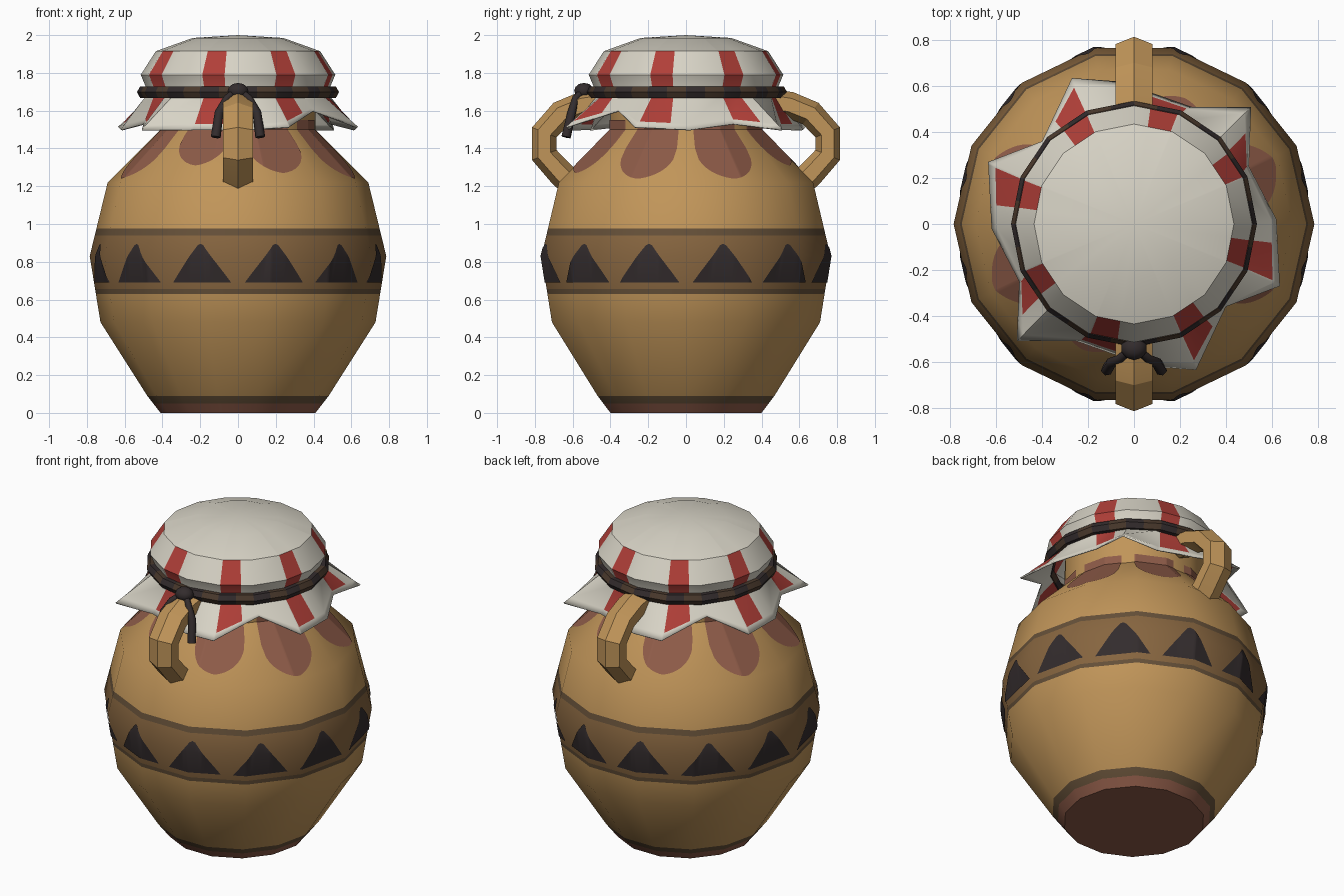
import bpy, bmesh
from math import sin, cos, pi, radians, sqrt, floor, ceil
from mathutils import Vector

cube = bpy.data.objects.get("Cube")
if cube:
    bpy.data.objects.remove(cube)


def material(name, rgb):
    m = bpy.data.materials.new(name)
    m.use_nodes = True
    m.diffuse_color = (*rgb, 1)
    m.node_tree.nodes["Principled BSDF"].inputs["Base Color"].default_value = (*rgb, 1)
    return m


TAN = material("tan clay", (.53, .30, .10))
BAND = material("brown band", (.24, .13, .05))
STRIPE = material("dark brown stripe", (.13, .08, .04))
DARK = material("near black", (.033, .025, .026))
GLAZE = material("red brown glaze", (.27, .105, .065))
CLOTH = material("cream cloth", (.68, .65, .56))
RED = material("red cloth", (.44, .05, .04))
ROPE = material("rope brown", (.07, .042, .026))


def circle(r, z, n):
    return [Vector((r * cos(2 * pi * i / n), r * sin(2 * pi * i / n), z)) for i in range(n)]


def at(ring, u):
    """Point on a closed polygon, u counted in corners."""
    i = floor(u)
    return ring[i % len(ring)].lerp(ring[(i + 1) % len(ring)], u - i)


def finish(name, bm, mats, angle=35, recalc=False):
    bmesh.ops.remove_doubles(bm, verts=bm.verts, dist=.0005)
    if recalc:
        bmesh.ops.recalc_face_normals(bm, faces=bm.faces)
    mesh = bpy.data.meshes.new(name)
    bm.to_mesh(mesh)
    bm.free()
    for m in mats:
        mesh.materials.append(m)
    mesh.shade_smooth()
    mesh.set_sharp_from_angle(angle=radians(angle))
    ob = bpy.data.objects.new(name, mesh)
    bpy.context.collection.objects.link(ob)
    return ob


def loft(name, rings, us, mats, rule=lambda row, col: 0, caps=False, **kw):
    """Skin a stack of closed rings, sampled at the columns us."""
    bm = bmesh.new()
    grid = [[bm.verts.new(at(r, u)) for u in us] for r in rings]
    n = len(us)
    for i in range(len(rings) - 1):
        for j in range(n):
            k = (j + 1) % n
            f = bm.faces.new((grid[i][j], grid[i][k], grid[i + 1][k], grid[i + 1][j]))
            f.material_index = rule(i, j)
    if caps:
        for row, end in ((grid[0][::-1], 0), (grid[-1], len(rings) - 2)):
            bm.faces.new(row).material_index = rule(end, 0)
    return finish(name, bm, mats, **kw)


# Jar body: fourteen sides, coloured by height
SIDES = 14
PROFILE = [(0, .41), (.09, .48), (.48, .728), (.83, .785), (1.22, .69), (1.5, .41), (1.7, .41)]


def radius(z):
    for (z0, r0), (z1, r1) in zip(PROFILE, PROFILE[1:]):
        if z <= z1:
            return r0 + (r1 - r0) * (z - z0) / (z1 - z0)
    return PROFILE[-1][1]


PAINT = [(.05, 3), (.09, 2), (.63, 0), (.655, 2), (.94, 1), (.975, 2), (2, 0)]
levels = sorted({z for z, r in PROFILE} | {z for z, m in PAINT if z < 1.7})


def body_rule(row, col):
    mid = (levels[row] + levels[row + 1]) / 2
    return next(m for z, m in PAINT if mid < z)


loft("jar_body", [circle(radius(z), z, SIDES) for z in levels], range(SIDES),
     [TAN, BAND, STRIPE, GLAZE], body_rule, caps=True)


# Painted shapes: thin sheets that follow the body facets
def painted(name, mat, centres, half, steps, heights, lo, hi):
    bm = bmesh.new()
    for k, c in enumerate(centres):
        u0, u1 = [(c + s * half) * SIDES / 360 for s in (-1, 1)]
        us = {u0 + (u1 - u0) * i / steps for i in range(steps + 1)}
        us = sorted(us | set(range(ceil(u0), floor(u1) + 1)))
        cols = []
        for u in us:
            t = max(-1, min(1, (2 * u - u0 - u1) / (u1 - u0)))
            zs = [min(max(h, lo(t, k)), hi(t, k)) for h in heights]
            cols.append([bm.verts.new(at(circle(radius(z) + .005, z, SIDES), u)) for z in zs])
        for a, b in zip(cols, cols[1:]):
            for i in range(len(heights) - 1):
                bm.faces.new((a[i], b[i], b[i + 1], a[i + 1]))
    finish(name, bm, [mat])


painted("band_triangles", DARK, [15 + 30 * k for k in range(12)], 12.3, 20, [.69, .83, .9],
        lambda t, k: .69, lambda t, k: .69 + .205 * min(1, 1.07 * (1 - abs(t))))
DRIP_LOW = (1.24, 1.31, 1.27, 1.24)
painted("glaze_drips", GLAZE, [22.5 + 45 * k for k in range(8)], 17, 24, [1.2, 1.5, 1.55],
        lambda t, k: DRIP_LOW[k % 4] + .14 * (1 - sqrt(1 - t * t)) + .02 * abs(t),
        lambda t, k: 1.55)

# Cloth cover: skirt corners on one half, turned half round for the other
HALF = [(.51, .51, 1.5), (.50, .25, 1.53), (.62, .02, 1.5), (.635, -.27, 1.515),
        (.40, -.36, 1.6), (.27, -.635, 1.515), (.06, -.62, 1.5), (-.25, -.51, 1.5)]
corners = [Vector(p) for p in HALF] + [Vector((-x, -y, z)) for x, y, z in HALF]
hem = [corners[(2 - i) % 16] for i in range(16)]
waist = circle(.485, 1.68, 16)
stripe_end = [h.lerp(w, .17) for h, w in zip(hem, waist)]
dome = [circle(r, z, 16) for z, r in
        [(1.73, .49), (1.79, .515), (1.915, .435), (1.985, .24), (2.0, 0)]]
columns = [2 * k + c for k in range(8) for c in (0, 1, 1.04, 1.64)]
cover = loft("cloth_cover", [hem, stripe_end, waist] + dome, columns, [CLOTH, RED],
             lambda row, col: int(col % 4 == 2 and 1 <= row <= 4))
thick = cover.modifiers.new("thickness", "SOLIDIFY")
thick.thickness = .008

# Rope ring with alternating strands
section = [2 * pi * i / 6 for i in range(7)]
loft("rope_ring", [circle(.5 + .035 * cos(a), 1.698 + .036 * sin(a), 16) for a in section],
     [i / 2 for i in range(32)], [DARK, ROPE], lambda row, col: col % 2)

# Knot and two hanging cords
bm = bmesh.new()
bmesh.ops.create_uvsphere(bm, u_segments=10, v_segments=6, radius=1)
bmesh.ops.scale(bm, vec=(.058, .052, .042), verts=bm.verts)
bmesh.ops.translate(bm, vec=(0, -.54, 1.705), verts=bm.verts)
finish("rope_knot", bm, [DARK], angle=50)

CORD = [(.02, -.55, 1.70), (.06, -.585, 1.665), (.10, -.605, 1.59), (.118, -.635, 1.46)]
for side, sx in (("left", 1), ("right", -1)):
    curve = bpy.data.curves.new(side + "_cord", "CURVE")
    curve.dimensions = "3D"
    curve.bevel_depth = .024
    curve.bevel_resolution = 1
    curve.use_fill_caps = True
    spline = curve.splines.new("POLY")
    spline.points.add(len(CORD) - 1)
    for p, (x, y, z), r in zip(spline.points, CORD, (.7, .8, 1, 1.1)):
        p.co = (sx * x, y, z, 1)
        p.radius = r
    curve.materials.append(DARK)
    bpy.context.collection.objects.link(bpy.data.objects.new(side + "_cord", curve))

# Ear handles: six-sided section swept along a bent path
PATH = [Vector(p) for p in [(.42, 1.65), (.55, 1.63), (.66, 1.585), (.75, 1.485),
                            (.75, 1.365), (.66, 1.265), (.59, 1.20)]]
HEX = [(0, .07), (.08, .036), (.08, -.036), (0, -.07), (-.08, -.036), (-.08, .036)]
for name, s in (("front_handle", -1), ("back_handle", 1)):
    rings = []
    for i, p in enumerate(PATH):
        d = (PATH[min(i + 1, len(PATH) - 1)] - PATH[max(i - 1, 0)]).normalized()
        out = Vector((-d.y, d.x))
        rings.append([Vector((x, s * (p.x + out.x * w), p.y + out.y * w)) for x, w in HEX])
    loft(name, rings, range(6), [TAN], caps=True, angle=15, recalc=True)
